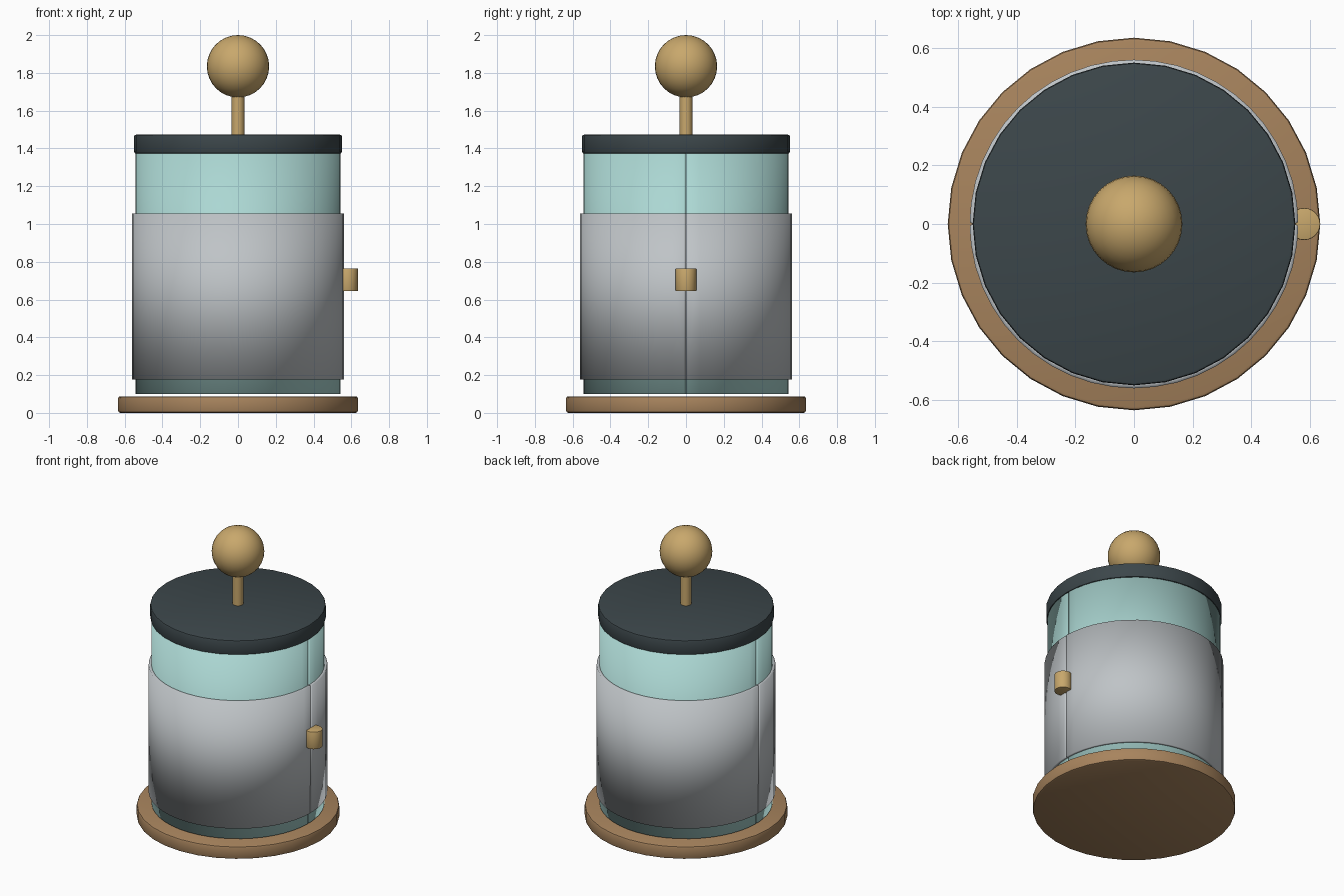
import bpy, bmesh, math
from math import sin, cos, pi

cube = bpy.data.objects.get("Cube")
if cube:
    bpy.data.objects.remove(cube, do_unlink=True)


def material(name, rgb):
    m = bpy.data.materials.new(name)
    m.use_nodes = True
    m.diffuse_color = (*rgb, 1)
    m.node_tree.nodes["Principled BSDF"].inputs["Base Color"].default_value = (*rgb, 1)
    return m


wood = material("warm wood", (0.39, 0.23, 0.11))
glass = material("pale teal", (0.41, 0.68, 0.65))
steel = material("light steel", (0.52, 0.55, 0.57))
slate = material("dark slate", (0.045, 0.062, 0.069))
brass = material("brass", (0.58, 0.39, 0.15))


def finish(obj, name, mat, angle=35):
    obj.name = obj.data.name = name
    obj.data.materials.append(mat)
    bpy.ops.object.select_all(action="DESELECT")
    obj.select_set(True)
    bpy.context.view_layer.objects.active = obj
    if angle is None:
        bpy.ops.object.shade_smooth()
    else:
        bpy.ops.object.shade_smooth_by_angle(angle=math.radians(angle))
    return obj


def cylinder(name, mat, radius, bottom, top, x=0, sides=32, bevel=0.0):
    bpy.ops.mesh.primitive_cylinder_add(vertices=sides, radius=radius, depth=top - bottom,
                                        location=(x, 0, (bottom + top) / 2))
    obj = bpy.context.object
    if bevel:
        bm = bmesh.new()
        bm.from_mesh(obj.data)
        rims = [e for e in bm.edges if abs(e.verts[0].co.z - e.verts[1].co.z) < 1e-4]
        bmesh.ops.bevel(bm, geom=rims, offset=bevel, segments=2, profile=0.5, affect="EDGES")
        bm.to_mesh(obj.data)
        bm.free()
    return finish(obj, name, mat)


def half_shell(name, mat, outer, inner, bottom, top, side, steps=24, soft=0.012):
    """Half of a tube, with softened outer corners where it meets its twin."""
    pairs = []
    tip = soft / outer
    angles = [0, tip * 0.3, tip] + [pi * i / steps for i in range(1, steps)]
    angles += [pi - tip, pi - tip * 0.3, pi]
    for a in angles:
        near = min(a, pi - a)
        t = max(0, 1 - near / tip)
        r = outer - soft * (1 - math.sqrt(max(0, 1 - t * t)))
        pairs.append((r * cos(a), side * r * sin(a), inner * cos(a), side * inner * sin(a)))
    bm = bmesh.new()
    rings = [[bm.verts.new(p) for p in ((ox, oy, bottom), (ox, oy, top),
                                        (ix, iy, top), (ix, iy, bottom))]
             for ox, oy, ix, iy in pairs]
    for a, b in zip(rings, rings[1:]):
        for k in range(4):
            n = (k + 1) % 4
            bm.faces.new((a[k], b[k], b[n], a[n]))
    bm.faces.new(rings[0])
    bm.faces.new(rings[-1])
    bmesh.ops.recalc_face_normals(bm, faces=bm.faces)
    mesh = bpy.data.meshes.new(name)
    bm.to_mesh(mesh)
    bm.free()
    obj = bpy.data.objects.new(name, mesh)
    bpy.context.collection.objects.link(obj)
    return finish(obj, name, mat, angle=None)


# Base and lid
cylinder("base", wood, 0.635, 0, 0.088, bevel=0.012)
cylinder("lid", slate, 0.55, 1.372, 1.473, bevel=0.01)

# Two-part inner wall and outer jacket, split at the sides
for label, side in (("front", -1), ("back", 1)):
    half_shell(label + "_wall", glass, 0.542, 0.51, 0.1, 1.373, side)
    half_shell(label + "_jacket", steel, 0.56, 0.535, 0.178, 1.055, side)

# Side latch
cylinder("side_latch", brass, 0.055, 0.645, 0.765, x=0.58, sides=24, bevel=0.004)

# Top handle
cylinder("handle_rod", brass, 0.034, 1.46, 1.69, sides=16)
bpy.ops.mesh.primitive_uv_sphere_add(segments=32, ring_count=16, radius=0.165,
                                     location=(0, 0, 1.835))
finish(bpy.context.object, "handle_ball", brass, angle=None)
